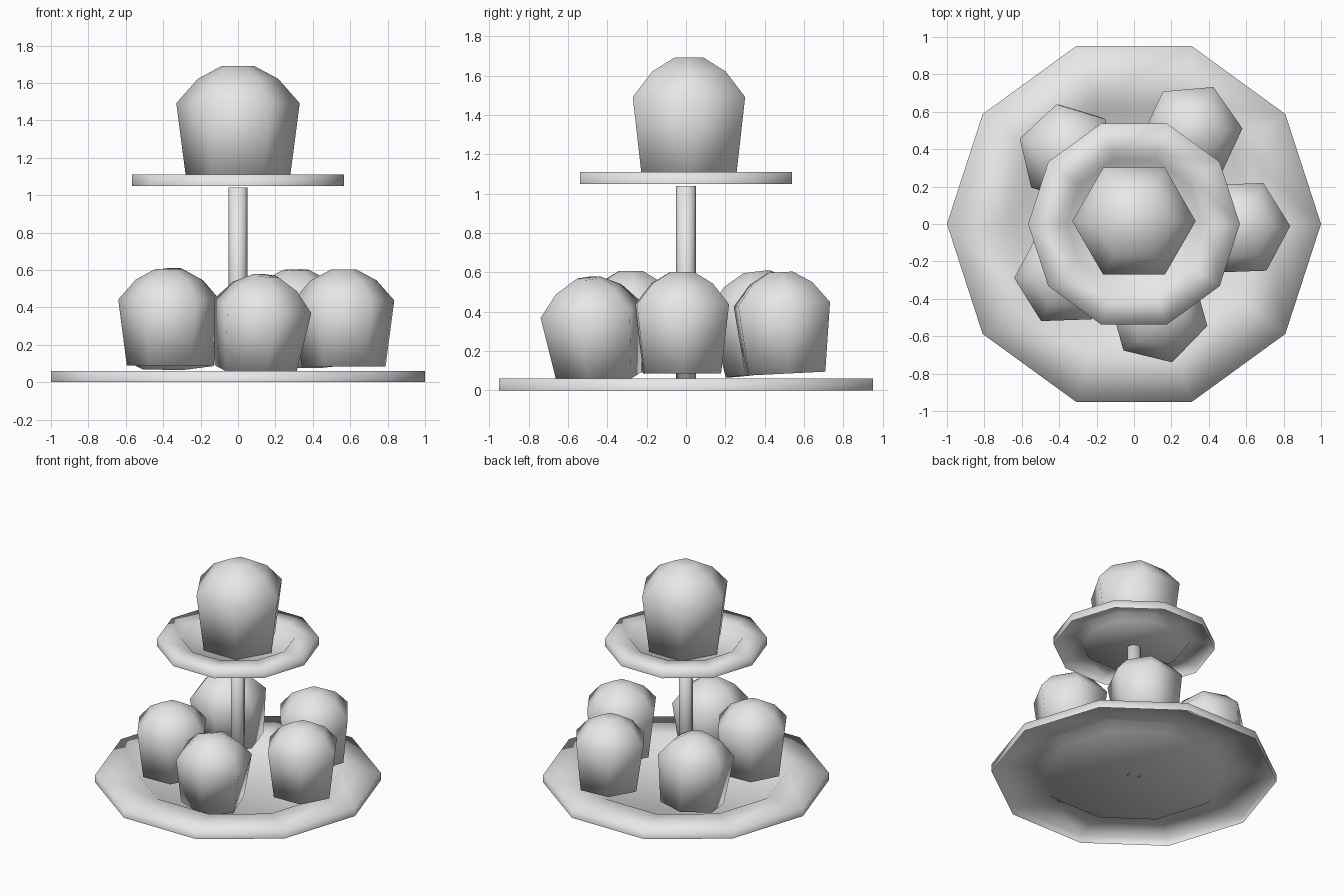
import bpy, bmesh, math
from mathutils import Matrix, Vector

old = bpy.data.objects.get("Cube")
if old:
    bpy.data.objects.remove(old, do_unlink=True)

# One plain grey for everything
grey = bpy.data.materials.new("light_grey")
grey.use_nodes = True
colour = (0.8, 0.8, 0.8, 1)
grey.diffuse_color = colour
grey.node_tree.nodes["Principled BSDF"].inputs["Base Color"].default_value = colour


def lathe(name, profile, sides, cap_start=True, cap_end=True):
    """Turn a list of (radius, height) into a faceted solid of revolution."""
    bm = bmesh.new()
    rings = []
    for r, z in profile:
        rings.append([bm.verts.new((r * math.cos(math.tau * i / sides),
                                    r * math.sin(math.tau * i / sides), z))
                      for i in range(sides)])
    for a, b in zip(rings, rings[1:]):
        for i in range(sides):
            j = (i + 1) % sides
            bm.faces.new((a[i], a[j], b[j], b[i]))
    if cap_start:
        bm.faces.new(rings[0][::-1])
    if cap_end:
        bm.faces.new(rings[-1])
    for f in bm.faces:
        f.smooth = True
    mesh = bpy.data.meshes.new(name)
    bm.to_mesh(mesh)
    bm.free()
    mesh.materials.append(grey)
    obj = bpy.data.objects.new(name, mesh)
    bpy.context.scene.collection.objects.link(obj)
    return obj


def plate(name, radius, z):
    # Thin pressed plate: outer skirt, flat rim, step down to the well
    rim = [(1, 0), (1, 0.06), (0.7, 0.06), (0.64, 0.012)]
    obj = lathe(name, [(r * radius, h) for r, h in rim], 10, cap_start=False)
    obj.location.z = z


def cupcake(name, location, scale=0.82, turn=0, lean=(0, 0)):
    # Tapered cup with a domed top; lean is the sideways shift of its axis
    profile = [(0.274, 0), (0.33, 0.43), (0.215, 0.56), (0.085, 0.63)]
    obj = lathe(name, profile, 6)
    tilt = Vector((0, 0, 1)).rotation_difference(Vector((*lean, 1)))
    obj.matrix_world = (Matrix.Translation(location) @ tilt.to_matrix().to_4x4()
                        @ Matrix.Rotation(math.radians(turn), 4, "Z")
                        @ Matrix.Scale(scale, 4))


# Stand
plate("lower_plate", 1.0, 0)
plate("upper_plate", 0.566, 1.05)
lathe("stem", [(0.05, 0.012), (0.05, 1.04)], 8)

# Cakes
cupcake("top_cupcake", (0, 0.015, 1.062), scale=1)
cupcake("left_cupcake", (0.565, -0.02, 0.085), turn=2)
cupcake("back_left_cupcake", (0.31, 0.505, 0.085), turn=5, lean=(0, -0.05))
cupcake("back_right_cupcake", (-0.345, 0.42, 0.09), turn=43, lean=(-0.02, -0.12))
cupcake("front_right_cupcake", (-0.37, -0.28, 0.09), turn=2)
cupcake("front_left_cupcake", (0.09, -0.44, 0.06), turn=46, lean=(0.12, -0.12))
